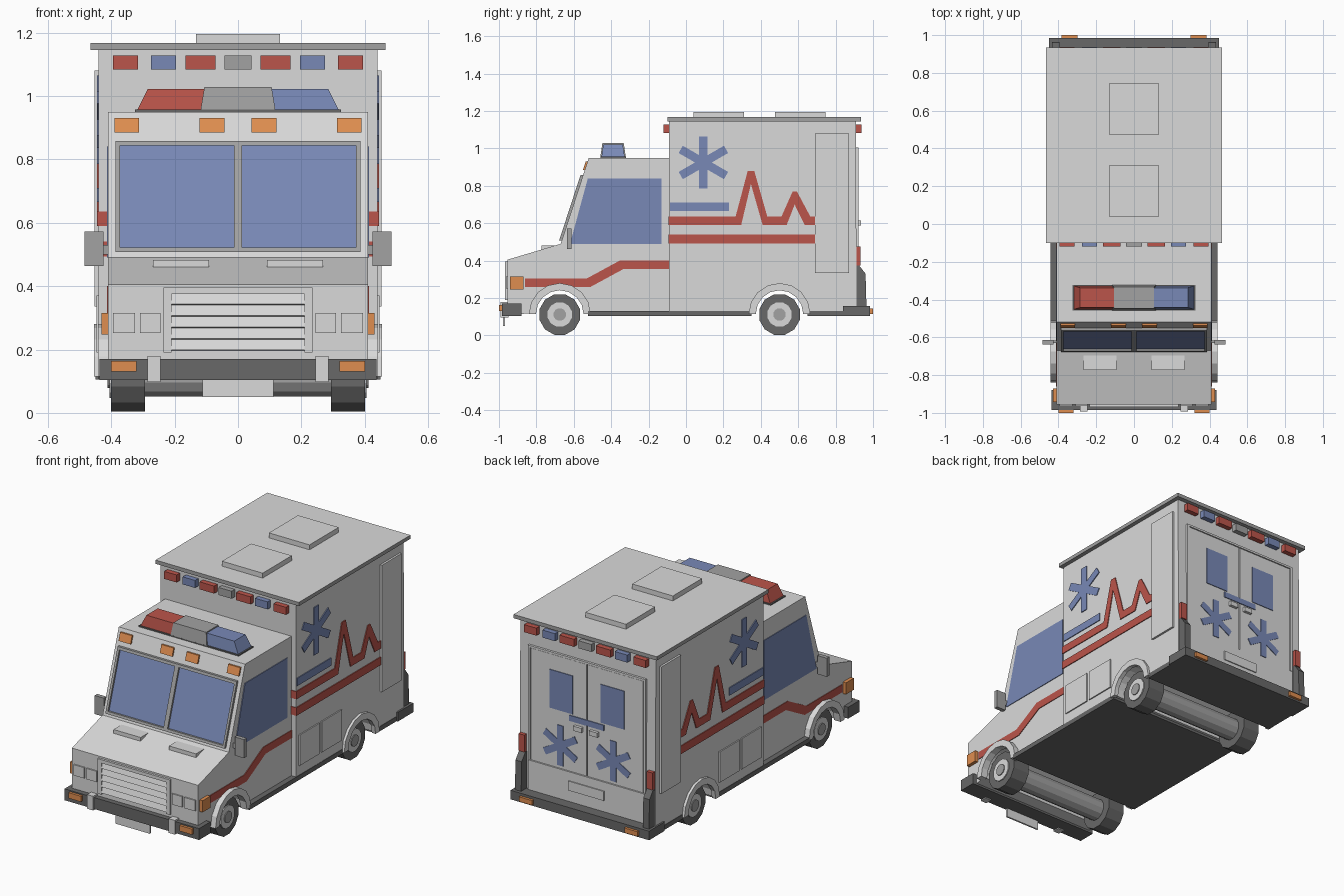
import bpy, bmesh, math
from mathutils import Vector

if "Cube" in bpy.data.objects:
    bpy.data.objects.remove(bpy.data.objects["Cube"])


def mat(name, r, g, b):
    m = bpy.data.materials.new(name)
    m.diffuse_color = (r, g, b, 1)
    m.use_nodes = True
    m.node_tree.nodes["Principled BSDF"].inputs["Base Color"].default_value = m.diffuse_color
    return m


WHITE = mat("body_white", .70, .70, .70)
GREY = mat("trim_grey", .36, .36, .36)
DARK = mat("dark_rubber", .14, .14, .14)
RED = mat("red", .50, .09, .07)
BLUE = mat("blue", .19, .25, .47)
ORANGE = mat("orange", .74, .27, .08)


def prism(name, pts, a, b, m, axis='x', mirror=False):
    """Extrude a profile: (y,z) along x, or (x,z) along y. mirror adds an x-flipped copy."""
    bm = bmesh.new()
    for s in ((1, -1) if mirror else (1,)):
        rings = []
        for d in (a, b):
            co = [(s * d, p, q) if axis == 'x' else (s * p, d, q) for p, q in pts]
            rings.append([bm.verts.new(c) for c in co])
        r0, r1 = rings
        bm.faces.new(r0)
        bm.faces.new(r1)
        n = len(pts)
        for i in range(n):
            j = (i + 1) % n
            bm.faces.new((r0[i], r0[j], r1[j], r1[i]))
    bmesh.ops.recalc_face_normals(bm, faces=bm.faces)
    me = bpy.data.meshes.new(name)
    bm.to_mesh(me)
    bm.free()
    me.materials.append(m)
    ob = bpy.data.objects.new(name, me)
    bpy.context.collection.objects.link(ob)
    return ob


def box(name, x0, x1, y0, y1, z0, z1, m, mirror=False):
    return prism(name, [(y0, z0), (y1, z0), (y1, z1), (y0, z1)], x0, x1, m, 'x', mirror)


def arc(c, z, r, n, a0=0, a1=180):
    return [(c + r * math.cos(math.radians(a0 + (a1 - a0) * i / n)),
             z + r * math.sin(math.radians(a0 + (a1 - a0) * i / n))) for i in range(n + 1)]


def disc(c, z, r, n):
    return arc(c, z, r, n, 15, 375)[:-1]


def star(cx, cz, length, h):
    """Outline of a six-armed asterisk."""
    pts = []
    for k in range(6):
        t = math.radians(90 + 60 * k)
        d, p = Vector((math.cos(t), math.sin(t))), Vector((-math.sin(t), math.cos(t)))
        m = t + math.radians(30)
        pts += [d * length - p * h, d * length + p * h,
                Vector((math.cos(m), math.sin(m))) * 2 * h]
    return [(cx + v.x, cz + v.y) for v in pts]


def slanted(name, x0, x1, z0, z1, depth, m, mirror=False):
    """Plate lying on the sloping windscreen plane."""
    y = lambda z: -.67 + (z - .49) * .15 / .46
    prism(name, [(y(z0) + .01, z0), (y(z1) + .01, z1), (y(z1) - depth, z1), (y(z0) - depth, z0)],
          x0, x1, m, 'x', mirror)


FY, RY, WZ = -.675, .5, .112   # axle positions

# Cab and rear module, with wheel tunnels in their profiles
prism("cab", [(-.955, .11), (-.955, .405), (-.67, .49), (-.52, .95), (-.08, .95), (-.08, .12)]
      + arc(FY, .12, .135, 10), -.41, .41, WHITE)
prism("rear_module", [(-.09, .12), (-.09, 1.15), (.908, 1.15), (.912, .12)]
      + arc(RY, .12, .135, 10), -.44, .44, WHITE)
roof = box("roof", -.465, .465, -.1, .935, 1.145, 1.167, GREY)
roof.data.materials.append(WHITE)
for f in roof.data.polygons:
    f.material_index = int(f.normal.z > .9)
for i, y in enumerate((.04, .475)):
    box(f"roof_hatch_{i}", -.132, .132, y, y + .27, 1.16, 1.196, WHITE)

# Chassis floor and steps
box("floor_middle", -.442, .442, FY + .15, RY - .15, .105, .132, DARK)
box("floor_rear", -.442, .442, RY + .15, .9, .105, .132, DARK)

# Wheels, axles, fenders
for tag, c, fx0, fx1 in (("front", FY, .40, .442), ("rear", RY, .43, .455)):
    prism(tag + "_tires", disc(c, WZ, .112, 12), .293, .40, DARK, 'x', True)
    prism(tag + "_hubs", disc(c, WZ, .067, 12), .39, .406, WHITE, 'x', True)
    prism(tag + "_hub_caps", disc(c, WZ, .034, 12), .40, .411, GREY, 'x', True)
    prism(tag + "_axle", disc(c, WZ, .063, 12), -.30, .30, GREY)
    prism(tag + "_fenders", arc(c, .115, .165, 8) + arc(c, .115, .127, 8)[::-1],
          fx0, fx1, WHITE, 'x', True)

# Windscreen with frame bars, and marker lamps above it
slanted("windscreen", .012, .375, .52, .845, .003, BLUE, True)
slanted("windscreen_top_bar", -.387, .387, .843, .858, .014, GREY)
slanted("windscreen_bottom_bar", -.387, .387, .508, .522, .014, GREY)
slanted("windscreen_side_bars", .373, .387, .52, .845, .014, GREY, True)
slanted("windscreen_post", -.013, .013, .52, .845, .014, GREY)
slanted("roof_markers_outer", .312, .39, .885, .93, .01, ORANGE, True)
slanted("roof_markers_inner", .042, .122, .885, .93, .01, ORANGE, True)

# Cab sides
prism("side_windows", [(-.62, .49), (-.525, .84), (-.13, .84), (-.13, .49)], .405, .414, BLUE, 'x', True)
prism("cab_stripes", [(-.86, .305), (-.53, .305), (-.355, .4), (-.09, .4), (-.09, .355),
                      (-.335, .355), (-.51, .26), (-.86, .26)], .405, .414, RED, 'x', True)
box("mirrors", .425, .485, -.637, -.613, .463, .572, GREY, True)
box("mirror_arms", .40, .43, -.63, -.617, .50, .53, GREY, True)

# Nose: hood vents, grille, lamps
box("hood_vents", .092, .268, -.772, -.69, .44, .482, WHITE, True)
box("grille_top", -.235, .235, -.968, -.95, .375, .395, WHITE)
box("grille_sides", .21, .235, -.968, -.95, .19, .376, WHITE, True)
for i in range(5):
    z = .195 + i * .036
    prism(f"grille_slat_{i}", [(-.95, z), (-.967, z + .004), (-.957, z + .036), (-.95, z + .036)],
          -.211, .211, WHITE)
box("headlights_inner", .245, .31, -.963, -.95, .252, .315, WHITE, True)
box("headlights_outer", .325, .395, -.963, -.95, .252, .315, WHITE, True)
box("side_markers", .405, .43, -.942, -.87, .247, .315, ORANGE, True)

# Front bumper
box("front_bumper", -.437, .437, -.985, -.88, .103, .17, DARK)
box("bumper_guards", .245, .285, -.993, -.95, .097, .18, WHITE, True)
box("bumper_markers", .32, .40, -1, -.98, .13, .163, ORANGE, True)
box("front_plate", -.112, .112, -.978, -.968, .05, .106, WHITE)

# Roof light bar
box("light_bar_base", -.325, .325, -.458, -.322, .945, .957, DARK)
for name, s, m in (("light_bar_red", -1, RED), ("light_bar_blue", 1, BLUE)):
    ob = prism(name, [(-.452, .955), (-.328, .955), (-.338, 1.022), (-.442, 1.022)], .10 * s, .318 * s, m)
    for v in ob.data.vertices:      # slope the outer ends inward
        if abs(v.co.x) > .3 and v.co.z > 1:
            v.co.x = .285 * s
ob = prism("light_bar_centre", [(-.458, .955), (-.322, .955), (-.333, 1.028), (-.447, 1.028)], -.118, .118, GREY)
for v in ob.data.vertices:
    if v.co.z > 1:
        v.co.x *= .9

# Warning lamp rows at front and back of the module
lamps = [(-.355, .04, RED), (-.235, .04, BLUE), (-.118, .047, RED), (0, .042, GREY),
         (.118, .047, RED), (.235, .04, BLUE), (.355, .04, RED)]
for tag, y0, y1 in (("front", -.12, -.085), ("rear", .90, .938)):
    for i, (x, w, m) in enumerate(lamps):
        box(f"{tag}_warning_lamp_{i}", x - w, x + w, y0, y1, 1.083, 1.127, m)

# Module side markings and panels
S0, S1 = .436, .445
prism("side_stars", star(.093, .925, .14, .0225), S0, S1, BLUE, 'x', True)
box("side_blue_bars", S0, S1, -.085, .23, .665, .71, BLUE, True)
box("side_lower_stripes", S0, S1, -.094, .69, .493, .54, RED, True)
prism("side_pulse_stripes", [(-.094, .635), (.265, .635), (.33, .88), (.365, .88), (.435, .635), (.51, .635),
                             (.57, .77), (.593, .77), (.665, .635), (.69, .635), (.69, .59), (.635, .59),
                             (.581, .70), (.538, .59), (.41, .59), (.347, .81), (.295, .59), (-.094, .59)],
      S0, S1, RED, 'x', True)
for z0, z1, n in ((.493, .54, "lower"), (.59, .635, "upper")):
    box(n + "_stripe_wraps", .41, .442, -.094, -.085, z0, z1, RED, True)
box("side_tall_panels", .43, .452, .69, .872, .335, 1.08, WHITE, True)
for i, y in enumerate((-.065, .14)):
    box(f"locker_doors_{i}", .43, .447, y, y + .185, .19, .37, WHITE, True)

# Rear doors and details
box("rear_doors", .003, .365, .90, .918, .335, .99, WHITE, True)
box("rear_door_frame_sides", .368, .382, .90, .922, .335, 1.005, WHITE, True)
box("rear_door_frame_top", -.382, .382, .90, .922, .993, 1.005, WHITE)
box("rear_lower_panel", -.382, .382, .90, .922, .15, .332, WHITE)
box("rear_windows", .09, .242, .915, .922, .675, .90, BLUE, True)
prism("rear_stars", star(.172, .47, .118, .02), .915, .922, BLUE, 'y', True)
box("rear_blue_bar", -.112, .112, .915, .923, .632, .665, BLUE)
box("rear_handles", .025, .078, .915, .935, .588, .615, WHITE, True)
box("rear_plate", -.115, .115, .915, .928, .225, .28, WHITE)

# Rear step, corner guards, tail lamps
box("rear_step", -.45, .45, .84, .985, .105, .158, DARK)
prism("corner_guards", [(.90, .15), (.965, .15), (.96, .33), (.925, .375), (.90, .375)], .395, .435, DARK, 'x', True)
box("tail_lamps", .397, .435, .90, .932, .375, .475, RED, True)
box("rear_step_markers", .30, .385, .98, 1, .115, .143, ORANGE, True)
